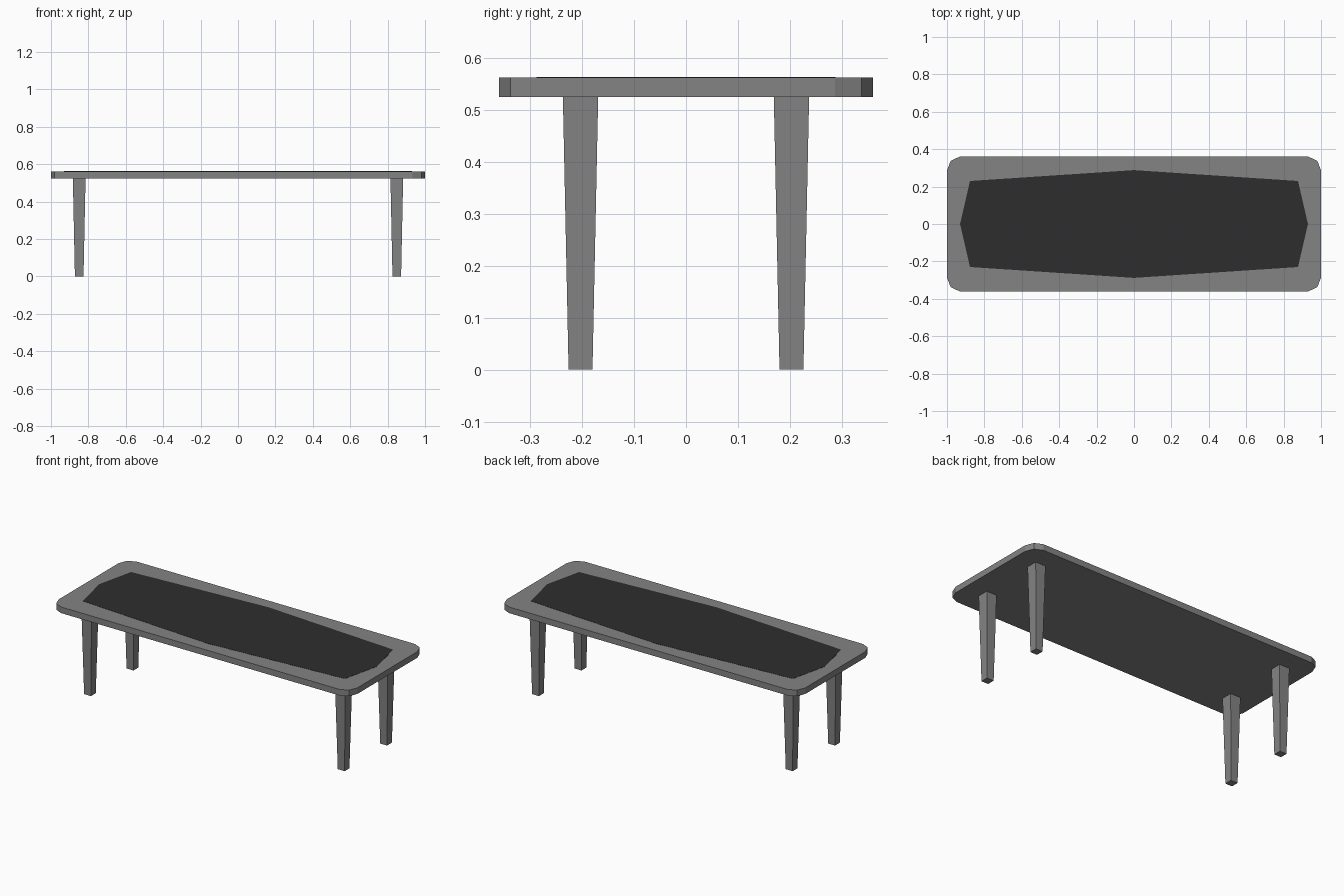
import bpy
import bmesh

if "Cube" in bpy.data.objects:
    bpy.data.objects.remove(bpy.data.objects["Cube"])


def material(name, value):
    m = bpy.data.materials.new(name)
    m.diffuse_color = (value, value, value, 1.0)
    m.use_nodes = True
    m.node_tree.nodes["Principled BSDF"].inputs["Base Color"].default_value = m.diffuse_color
    return m


GREY = material("grey wood", 0.23)
DARK = material("dark inlay", 0.027)


def loft(name, lower, upper, z0, z1, mat):
    """Solid between two matching outlines at heights z0 and z1."""
    bm = bmesh.new()
    a = [bm.verts.new((x, y, z0)) for x, y in lower]
    b = [bm.verts.new((x, y, z1)) for x, y in upper]
    n = len(a)
    bm.faces.new(a[::-1])
    bm.faces.new(b)
    for i in range(n):
        j = (i + 1) % n
        bm.faces.new((a[i], a[j], b[j], b[i]))
    bmesh.ops.recalc_face_normals(bm, faces=bm.faces[:])
    mesh = bpy.data.meshes.new(name)
    bm.to_mesh(mesh)
    bm.free()
    mesh.materials.append(mat)
    obj = bpy.data.objects.new(name, mesh)
    bpy.context.collection.objects.link(obj)
    return obj


def four_way(quarter):
    """Mirror a +x +y corner profile into a closed anticlockwise outline."""
    half = quarter + [(-x, y) for x, y in quarter[::-1]]
    pts = half + [(-x, -y) for x, y in half]
    out = []
    for p in pts:
        if p not in out:
            out.append(p)
    return out


def square(cx, cy, r):
    return [(cx - r, cy - r), (cx + r, cy - r), (cx + r, cy + r), (cx - r, cy + r)]


# Table top with clipped round corners
TOP_Z = 0.562
outline = four_way([(1.0, 0.287), (0.98, 0.338), (0.932, 0.36)])
loft("table_top", outline, outline, 0.525, TOP_Z, GREY)

# Dark eight-sided inlay, a thin plate on the top
inlay = four_way([(0.93, 0.0), (0.877, 0.23), (0.0, 0.288)])
loft("top_inlay", inlay, inlay, TOP_Z - 0.001, TOP_Z + 0.001, DARK)

# Four tapered square legs
for sx, side in ((-1, "left"), (1, "right")):
    for sy, end in ((-1, "front"), (1, "back")):
        cx, cy = sx * 0.849, sy * 0.203
        loft(f"{end}_{side}_leg", square(cx, cy, 0.023), square(cx, cy, 0.034),
             0.0, 0.526, GREY)
